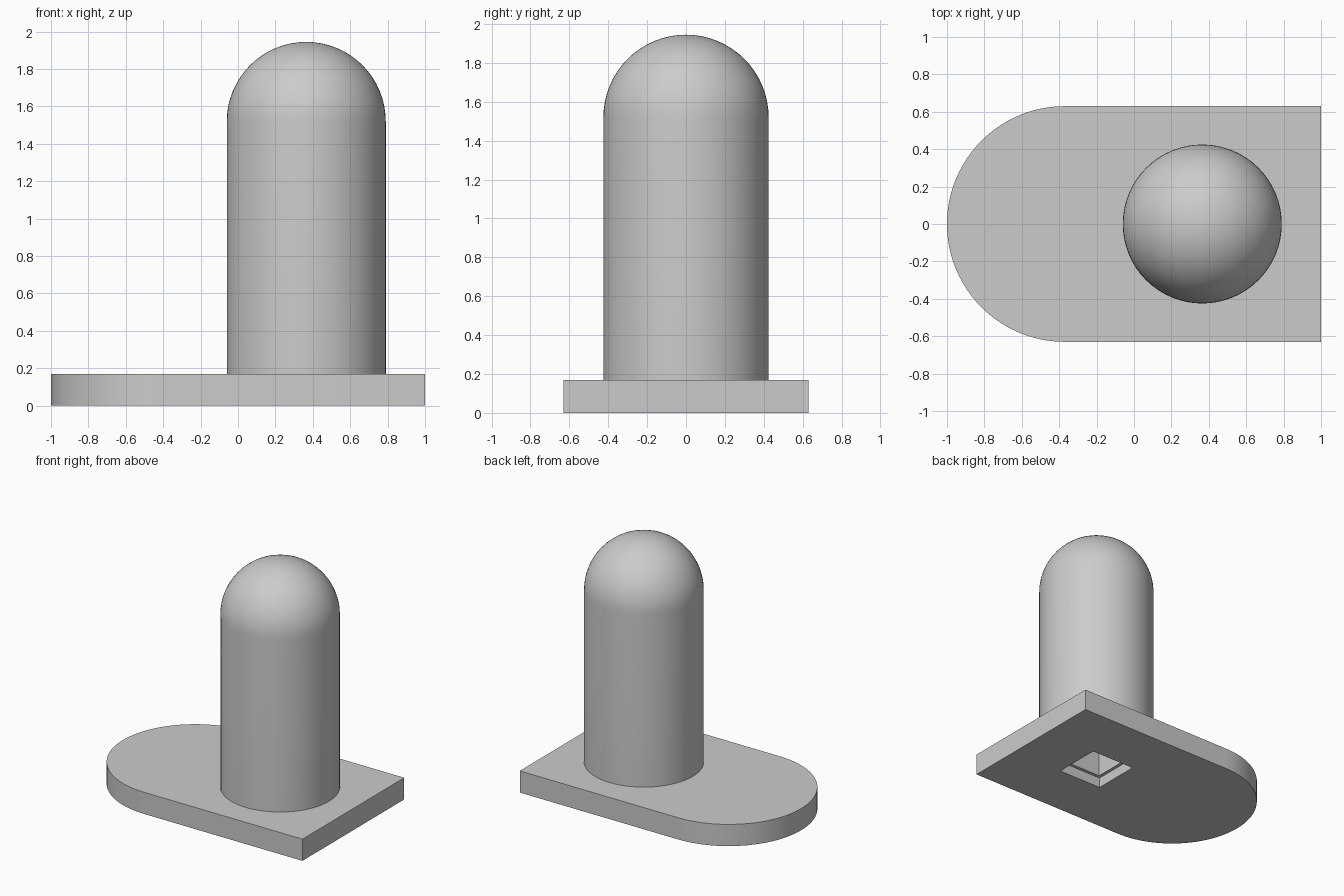
import bpy
import bmesh
from math import pi, sin, cos, radians

cube = bpy.data.objects.get("Cube")
if cube:
    bpy.data.objects.remove(cube, do_unlink=True)

BASE_TOP = 0.17
HALF_WIDTH = 0.63
POST_X, POST_R, POST_SHOULDER = 0.365, 0.425, 1.52

gray = bpy.data.materials.new("plain gray")
gray.use_nodes = True
gray.diffuse_color = (0.6, 0.6, 0.6, 1)
gray.node_tree.nodes["Principled BSDF"].inputs["Base Color"].default_value = (0.6, 0.6, 0.6, 1)


def make_object(name, bm):
    bmesh.ops.recalc_face_normals(bm, faces=bm.faces)
    mesh = bpy.data.meshes.new(name)
    bm.to_mesh(mesh)
    bm.free()
    mesh.materials.append(gray)
    obj = bpy.data.objects.new(name, mesh)
    bpy.context.collection.objects.link(obj)
    return obj


def square_cutter(name, half, bottom, top):
    bm = bmesh.new()
    bmesh.ops.create_cube(bm, size=1)
    bmesh.ops.scale(bm, vec=(2 * half, 2 * half, top - bottom), verts=bm.verts)
    bmesh.ops.translate(bm, vec=(POST_X, 0, (top + bottom) / 2), verts=bm.verts)
    obj = make_object(name, bm)
    obj.hide_render = True
    return obj


def cut_and_smooth(obj, cutters):
    bpy.ops.object.select_all(action='DESELECT')
    obj.select_set(True)
    bpy.context.view_layer.objects.active = obj
    for cutter in cutters:
        mod = obj.modifiers.new("socket cut", 'BOOLEAN')
        mod.operation = 'DIFFERENCE'
        mod.solver = 'EXACT'
        mod.object = cutter
        bpy.ops.object.modifier_apply(modifier=mod.name)
    bpy.ops.object.shade_smooth_by_angle(angle=radians(30))


# Base plate: square at one end, half round at the other
bm = bmesh.new()
steps = 48
outline = [(1, -HALF_WIDTH), (1, HALF_WIDTH)]
for i in range(steps + 1):
    a = pi / 2 + pi * i / steps
    outline.append((HALF_WIDTH - 1 + HALF_WIDTH * cos(a), HALF_WIDTH * sin(a)))
face = bm.faces.new([bm.verts.new((x, y, 0)) for x, y in outline])
extruded = bmesh.ops.extrude_face_region(bm, geom=[face])["geom"]
bmesh.ops.translate(bm, vec=(0, 0, BASE_TOP),
                    verts=[g for g in extruded if isinstance(g, bmesh.types.BMVert)])
base = make_object("base_plate", bm)

# Post with a domed top, turned from a profile
bm = bmesh.new()
profile = [(0, BASE_TOP), (POST_R, BASE_TOP)]
for i in range(17):
    a = pi / 2 * i / 16
    profile.append((POST_R * cos(a), POST_SHOULDER + POST_R * sin(a)))
verts = [bm.verts.new((POST_X + r, 0, z)) for r, z in profile]
edges = [bm.edges.new(pair) for pair in zip(verts, verts[1:])]
bmesh.ops.spin(bm, geom=verts + edges, cent=(POST_X, 0, 0), axis=(0, 0, 1),
               angle=2 * pi, steps=64, use_duplicate=False)
bmesh.ops.remove_doubles(bm, verts=bm.verts, dist=0.0005)
post = make_object("domed_post", bm)

# Stepped square socket in the underside
wide = square_cutter("socket_mouth_cutter", 0.19, -0.1, 0.08)
narrow = square_cutter("socket_shaft_cutter", 0.165, -0.1, 1.2)
cut_and_smooth(base, [wide, narrow])
cut_and_smooth(post, [narrow])
for cutter in (wide, narrow):
    bpy.data.objects.remove(cutter, do_unlink=True)
